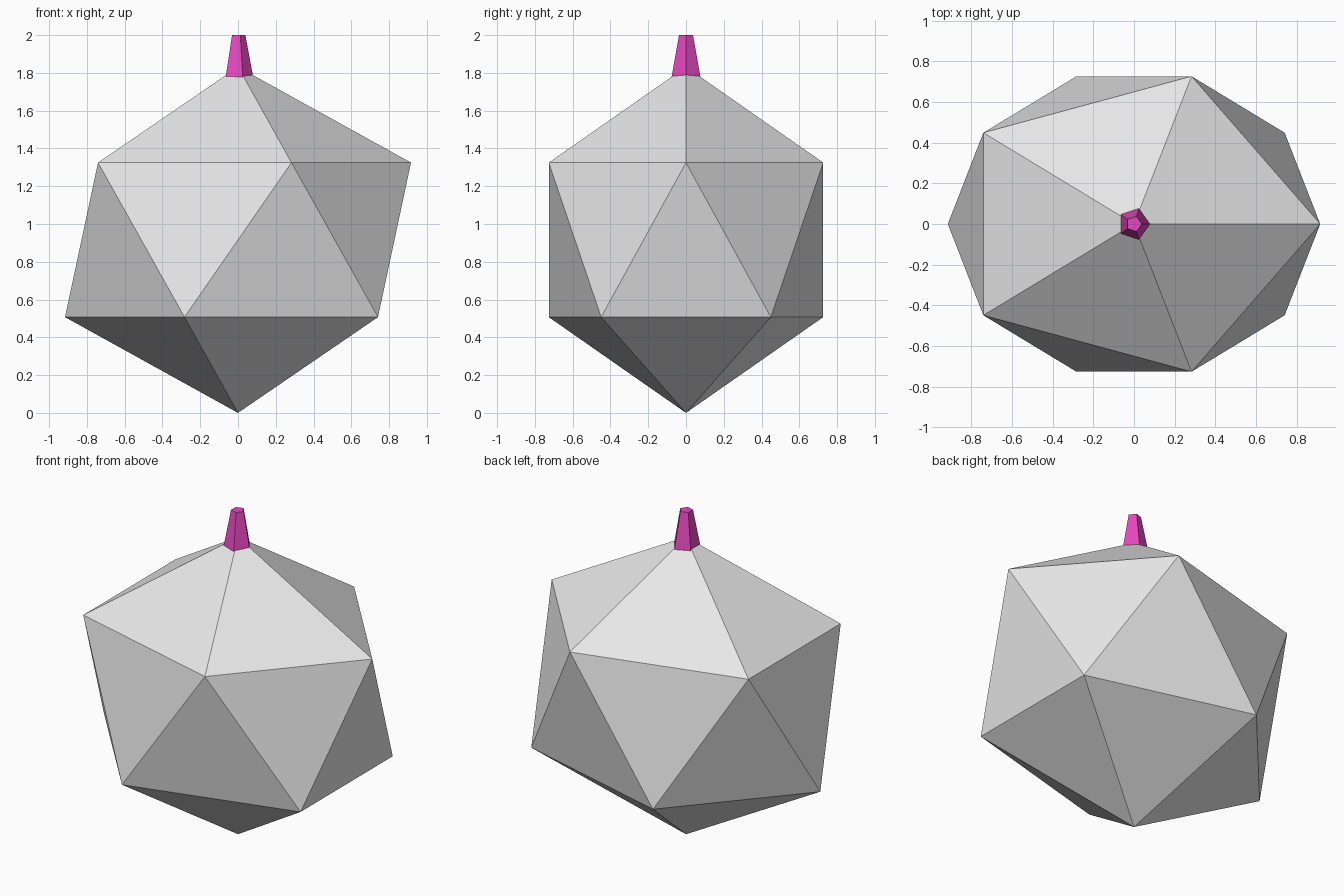
import bpy
import math

cube = bpy.data.objects.get("Cube")
if cube:
    bpy.data.objects.remove(cube, do_unlink=True)


def make_material(name, rgb):
    mat = bpy.data.materials.new(name)
    mat.use_nodes = True
    color = (*rgb, 1.0)
    mat.diffuse_color = color
    mat.node_tree.nodes["Principled BSDF"].inputs["Base Color"].default_value = color
    return mat


def ring(radius_x, radius_y, z, turn=0.0):
    """Five points on an ellipse at height z."""
    angles = [turn + math.tau * i / 5 for i in range(5)]
    return [(radius_x * math.cos(a), radius_y * math.sin(a), z) for a in angles]


def make_object(name, verts, faces, mat):
    mesh = bpy.data.meshes.new(name)
    mesh.from_pydata(verts, [], faces)
    mesh.materials.append(mat)
    obj = bpy.data.objects.new(name, mesh)
    bpy.context.collection.objects.link(obj)
    return obj


grey = make_material("light grey", (0.8, 0.8, 0.8))
magenta = make_material("magenta", (0.8, 0.065, 0.53))

# Faceted body: twenty triangles, wider than deep
RX, RY, HEIGHT = 0.916, 0.764, 1.832
LOW, HIGH = 0.507, 1.325
verts = ring(RX, RY, LOW, math.pi / 5) + ring(RX, RY, HIGH)
verts += [(0, 0, 0), (0, 0, HEIGHT)]
bottom, top = 10, 11
faces = []
for i in range(5):
    j = (i + 1) % 5
    faces += [(bottom, j, i), (i, 5 + j, 5 + i), (i, j, 5 + j), (5 + i, 5 + j, top)]
make_object("body", verts, faces, grey)

# Tapered five-sided stem set into the tip of the body
verts = ring(0.095, 0.095, 1.7) + ring(0.039, 0.039, 2.0)
faces = [(i, (i + 1) % 5, 5 + (i + 1) % 5, 5 + i) for i in range(5)]
faces += [(4, 3, 2, 1, 0), (5, 6, 7, 8, 9)]
make_object("stem", verts, faces, magenta)
